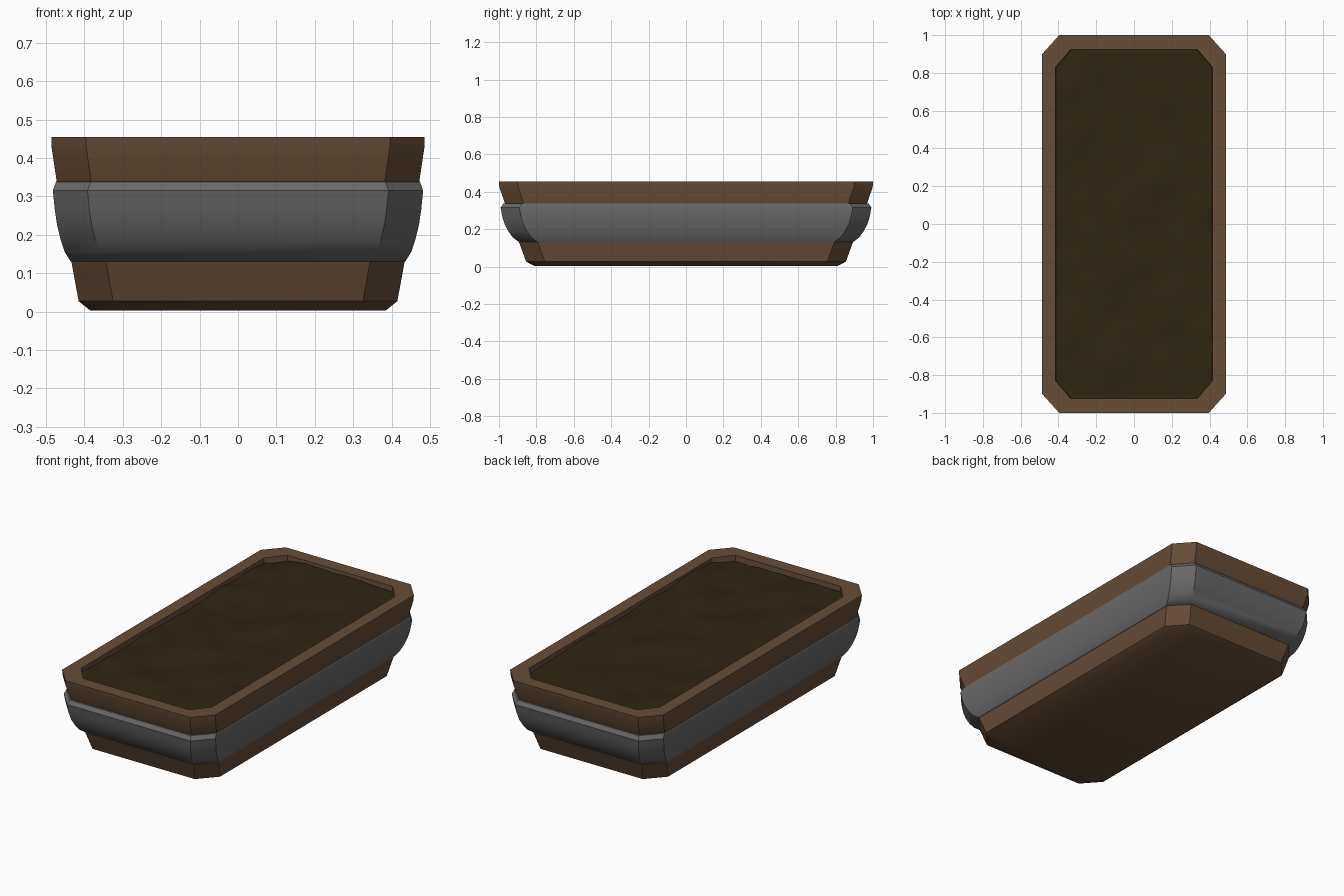
import bpy, bmesh
from mathutils import Vector, noise

if "Cube" in bpy.data.objects:
    bpy.data.objects.remove(bpy.data.objects["Cube"])


def material(name, rgb):
    m = bpy.data.materials.new(name)
    m.diffuse_color = (*rgb, 1)
    m.use_nodes = True
    m.node_tree.nodes["Principled BSDF"].inputs["Base Color"].default_value = m.diffuse_color
    return m


wood = material("brown wood", (0.135, 0.073, 0.037))
metal = material("grey metal", (0.14, 0.14, 0.14))
earth = material("dark soil", (0.028, 0.018, 0.006))


def finish(name, bm, mat, angle=0.55):
    me = bpy.data.meshes.new(name)
    bm.to_mesh(me)
    bm.free()
    me.materials.append(mat)
    ob = bpy.data.objects.new(name, me)
    bpy.context.collection.objects.link(ob)
    bpy.ops.object.select_all(action='DESELECT')
    ob.select_set(True)
    bpy.context.view_layer.objects.active = ob
    bpy.ops.object.shade_smooth_by_angle(angle=angle)
    return ob


def octagon(bm, hx, hy, z, a=0.09, b=0.10):
    """Rectangle with cut corners, counter-clockwise."""
    pts = [(hx, -hy + b), (hx, hy - b), (hx - a, hy), (-hx + a, hy),
           (-hx, hy - b), (-hx, -hy + b), (-hx + a, -hy), (hx - a, -hy)]
    return [bm.verts.new((x, y, z)) for x, y in pts]


def loft(name, sections, mat, caps):
    bm = bmesh.new()
    rings = [octagon(bm, *s) for s in sections]
    for lo, hi in zip(rings, rings[1:]):
        for i in range(8):
            j = (i + 1) % 8
            bm.faces.new((lo[i], lo[j], hi[j], hi[i]))
    if caps:
        bm.faces.new(rings[0][::-1])
        bm.faces.new(rings[-1])
    return finish(name, bm, mat)


# wooden trough: base, flared walls, rim, inner wall and floor under the soil
loft("wooden_trough", [
    (0.385, 0.81, 0.003), (0.415, 0.855, 0.027), (0.472, 0.968, 0.338),
    (0.485, 0.998, 0.425), (0.486, 1.0, 0.455),
    (0.415, 0.925, 0.455, 0.08, 0.095), (0.411, 0.92, 0.38, 0.08, 0.095),
], wood, True)

# bulging metal band around the middle
loft("metal_band", [
    (0.430, 0.885, 0.130), (0.436, 0.893, 0.131), (0.451, 0.925, 0.155),
    (0.462, 0.949, 0.188), (0.471, 0.969, 0.225), (0.477, 0.982, 0.265),
    (0.482, 0.991, 0.315), (0.474, 0.977, 0.338), (0.468, 0.96, 0.339),
], metal, False)

# uneven soil surface, trimmed to the cut corners of the opening
bm = bmesh.new()
bmesh.ops.create_grid(bm, x_segments=24, y_segments=48, size=1)
for v in bm.verts:
    v.co.x *= 0.416
    v.co.y *= 0.927
for sx in (-1, 1):
    for sy in (-1, 1):
        bmesh.ops.bisect_plane(
            bm, geom=bm.verts[:] + bm.edges[:] + bm.faces[:],
            plane_co=(sx * 0.376, sy * 0.879, 0),
            plane_no=(sx * 0.095, sy * 0.08, 0), clear_outer=True)
for v in bm.verts:
    p = Vector((v.co.x * 5, v.co.y * 4, 3.7))
    v.co.z = 0.430 + 0.018 * noise.noise(p) + 0.006 * noise.noise(p * 3)
finish("soil", bm, earth)
